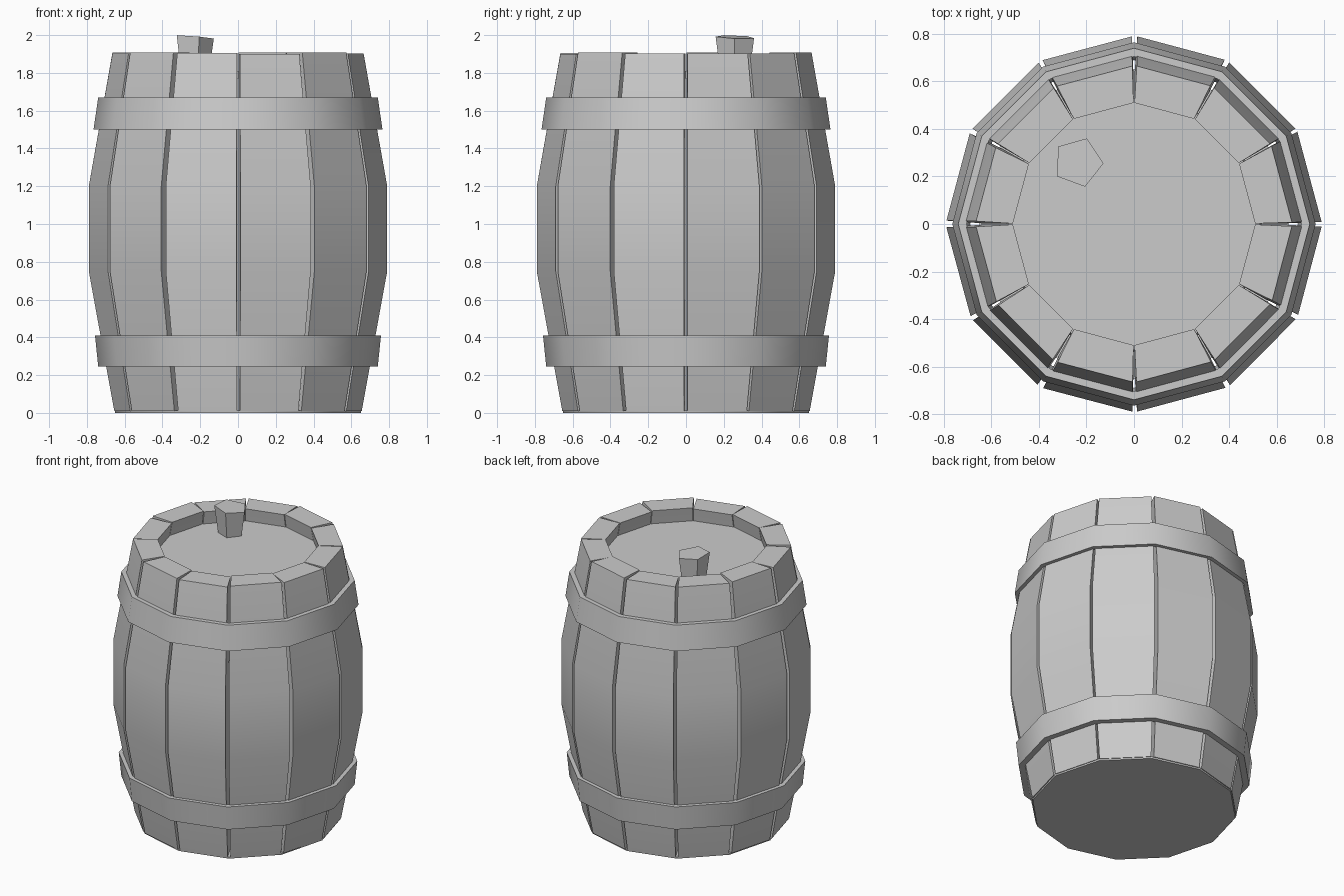
import bpy, bmesh, math, random
from mathutils import Vector

random.seed(4)
cube = bpy.data.objects.get("Cube")
if cube:
    bpy.data.objects.remove(cube, do_unlink=True)

SIDES = 12
STEP = math.tau / SIDES

grey = bpy.data.materials.new("plain_grey")
grey.use_nodes = True
colour = (0.6, 0.6, 0.6, 1)
grey.diffuse_color = colour
grey.node_tree.nodes["Principled BSDF"].inputs["Base Color"].default_value = colour


def polar(r, a, z):
    return Vector((r * math.cos(a), r * math.sin(a), z))


def finish(name, bm, angle=40):
    bmesh.ops.recalc_face_normals(bm, faces=bm.faces)
    mesh = bpy.data.meshes.new(name)
    bm.to_mesh(mesh)
    bm.free()
    mesh.materials.append(grey)
    ob = bpy.data.objects.new(name, mesh)
    bpy.context.collection.objects.link(ob)
    bpy.ops.object.select_all(action="DESELECT")
    ob.select_set(True)
    bpy.context.view_layer.objects.active = ob
    bpy.ops.object.shade_smooth_by_angle(angle=math.radians(angle))
    return ob


def loft(name, rings, closed=False, angle=40):
    """Skin equal-length rings; cap the ends, or join last to first if closed."""
    bm = bmesh.new()
    loops = [[bm.verts.new(p) for p in ring] for ring in rings]
    pairs = list(zip(loops, loops[1:]))
    if closed:
        pairs.append((loops[-1], loops[0]))
    else:
        bm.faces.new(loops[0])
        bm.faces.new(loops[-1])
    for a, b in pairs:
        for i in range(len(a)):
            j = (i + 1) % len(a)
            bm.faces.new((a[i], a[j], b[j], b[i]))
    return finish(name, bm, angle)


def polygon(r, z, n=SIDES, turn=0.0):
    return [polar(r, turn + i * math.tau / n, z) for i in range(n)]


# Staves: bulging wedges with narrow gaps between them
profile = [(0.655, 0.01), (0.79, 0.75), (0.79, 1.2), (0.665, 1.905)]
for k in range(SIDES):
    a0, a1 = k * STEP, (k + 1) * STEP
    gap0, gap1 = (random.uniform(0.008, 0.02) for _ in range(2))
    lift = random.uniform(-0.006, 0.004)
    rings = []
    for r, z in profile:
        inner = r - 0.155
        z += lift if z > 1.5 else 0
        rings.append([polar(inner, a0 + 0.004, z), polar(r, a0 + gap0, z),
                      polar(r, a1 - gap1, z), polar(inner, a1 - 0.004, z)])
    loft(f"stave_{k + 1}", rings)

# Hoops: thick faceted bands following the bulge
hoops = {"upper_hoop": [(0.765, 1.5), (0.74, 1.67), (0.705, 1.67), (0.73, 1.5)],
         "lower_hoop": [(0.74, 0.245), (0.757, 0.41), (0.72, 0.41), (0.69, 0.245)]}
for name, section in hoops.items():
    loft(name, [polygon(r, z) for r, z in section], closed=True)

# Recessed lid and flat base
loft("lid", [polygon(0.54, 1.77), polygon(0.53, 1.81)])
loft("base", [polygon(0.65, 0.0), polygon(0.652, 0.012)])

# Five-sided tapered plug with a slightly tilted top
cx, cy = -0.235, 0.26
rings = []
for r, z, tilt in ((0.08, 1.79, 0), (0.107, 1.99, 0.08)):
    ring = polygon(r, z, 5, -0.04)
    for p in ring:
        p.z -= tilt * (p.x + 0.5 * p.y)
        p.x += cx
        p.y += cy
    rings.append(ring)
loft("plug", rings, angle=20)
